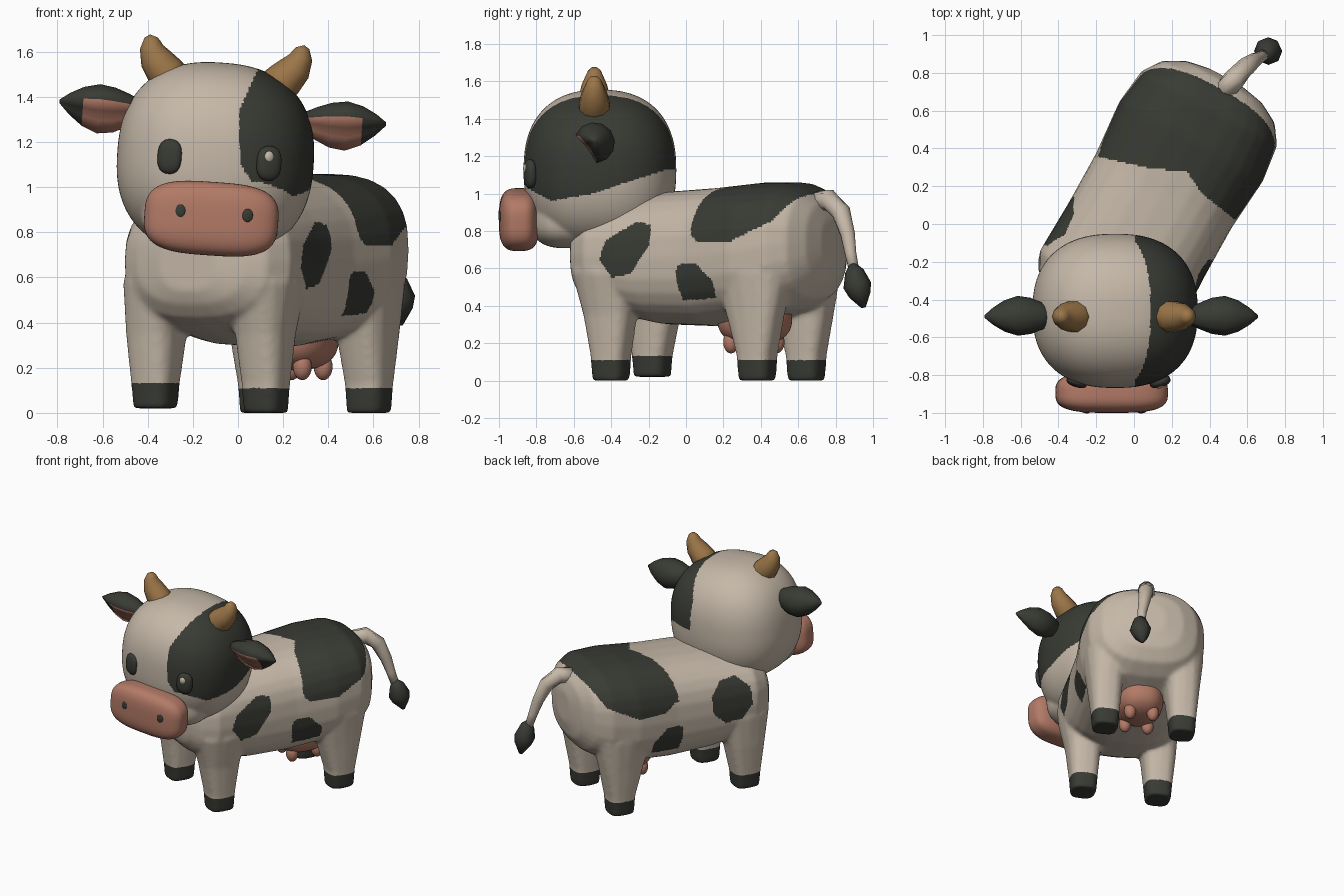
import bpy, bmesh, math
from mathutils import Vector, Matrix

if "Cube" in bpy.data.objects:
    bpy.data.objects.remove(bpy.data.objects["Cube"])

COLOURS = {"cream": (.56, .48, .39), "charcoal": (.040, .043, .034),
           "pink": (.45, .195, .135), "horn_tan": (.33, .18, .065)}
MATS = {}
for name, c in COLOURS.items():
    MATS[name] = bpy.data.materials.new(name)
    MATS[name].diffuse_color = (*c, 1)


def interp(v, pts):
    if v <= pts[0][0]:
        return pts[0][1]
    for (a, fa), (b, fb) in zip(pts, pts[1:]):
        if v <= b:
            return fa + (fb - fa) * (v - a) / (b - a)
    return pts[-1][1]


def inside(x, y, poly):
    hit = False
    for (x1, y1), (x2, y2) in zip(poly, poly[1:] + poly[:1]):
        if (y1 > y) != (y2 > y) and x < x1 + (x2 - x1) * (y - y1) / (y2 - y1):
            hit = not hit
    return hit


def finish(name, bm, *mats):
    bmesh.ops.recalc_face_normals(bm, faces=bm.faces)
    me = bpy.data.meshes.new(name)
    bm.to_mesh(me)
    bm.free()
    for m in mats:
        me.materials.append(MATS[m])
    me.shade_smooth()
    ob = bpy.data.objects.new(name, me)
    bpy.context.collection.objects.link(ob)
    return ob


def fuse(ob, mats, voxel, rounds):
    """Join overlapping volumes into one soft skin."""
    rm = ob.modifiers.new("fuse", 'REMESH')
    rm.mode, rm.voxel_size = 'VOXEL', voxel
    sm = ob.modifiers.new("soften", 'SMOOTH')
    sm.factor, sm.iterations = .5, rounds
    dg = bpy.context.evaluated_depsgraph_get()
    me = bpy.data.meshes.new_from_object(ob.evaluated_get(dg))
    ob.modifiers.clear()
    ob.data = me
    me.materials.clear()
    for m in mats:
        me.materials.append(MATS[m])
    me.shade_smooth()
    return me


def loft(bm, rings, sides=12, shape=None):
    """rings: (centre, half axis U, half axis V, superellipse exponent)"""
    loops = []
    for c, u, v, n in rings:
        loop = []
        for k in range(sides):
            a = 2 * math.pi * k / sides
            ca, sa = math.cos(a), math.sin(a)
            f = shape(k) if shape else 1
            x = math.copysign(abs(ca) ** (2 / n), ca) * f
            y = math.copysign(abs(sa) ** (2 / n), sa) * f
            loop.append(bm.verts.new(c + u * x + v * y))
        loops.append(loop)
    grid = [[bm.faces.new((p[k], p[(k + 1) % sides], q[(k + 1) % sides], q[k]))
             for k in range(sides)] for p, q in zip(loops, loops[1:])]
    bm.faces.new(loops[0][::-1])
    bm.faces.new(loops[-1])
    return grid


def tube(bm, path, sides=10):
    """path: (point, radius)"""
    pts = [Vector(p) for p, r in path]
    rings = []
    for i, (p, r) in enumerate(path):
        d = (pts[min(i + 1, len(pts) - 1)] - pts[max(i - 1, 0)]).normalized()
        u = d.cross(Vector((0, 1, 0.01))).normalized()
        rings.append((pts[i], u * r, d.cross(u) * r, 2))
    loft(bm, rings, sides)


def blob(bm, matrix, centre, half, n=2, sub=3, turn=0):
    """Super-ellipsoid placed by a matrix."""
    vs = bmesh.ops.create_icosphere(bm, subdivisions=sub, radius=1)["verts"]
    rot = Matrix.Rotation(turn, 4, 'Z')
    for v in vs:
        k = sum(abs(c) ** n for c in v.co) ** (-1 / n)
        p = Vector([c * k * h for c, h in zip(v.co, half)])
        v.co = matrix @ (Vector(centre) + rot @ p)


# body frame: t runs to the rump, s to the animal's side
ANG = math.radians(29)
T = Vector((math.sin(ANG), math.cos(ANG), 0))
S = Vector((math.cos(ANG), -math.sin(ANG), 0))
Z = Vector((0, 0, 1))
O = Vector((.06, 0, 0))


def B(t, s, z):
    return O + T * t + S * s + Z * z


# body with neck and legs
bm = bmesh.new()
loft(bm, [(B(t, 0, (zt + zb) / 2), S * w, Z * ((zt - zb) / 2), 2.6) for t, w, zb, zt in (
    (-.585, .14, .54, .78), (-.56, .27, .48, .85), (-.51, .36, .42, .92), (-.40, .42, .36, .98),
    (-.1, .41, .30, 1.01), (.2, .41, .29, 1.03), (.5, .435, .32, 1.06), (.7, .41, .38, 1.06),
    (.80, .34, .44, 1.02), (.86, .23, .53, .95), (.885, .10, .64, .86))], 28)
blob(bm, Matrix(), (-.07, -.27, .85), (.33, .30, .20))
for t0, s0, tt, lift, back in ((-.32, .25, -.33, 0, 1), (-.364, -.285, -.34, .02, 1),
                               (.585, .271, .56, 0, 1.1), (.585, -.271, .56, 0, 1.1)):
    side = math.copysign(1, s0)
    loft(bm, [(B(t0, s0, lift), S * .088, T * .092, 3.2),
              (B(t0, s0, .13), S * .097, T * .10, 3.2),
              (B(t0 * .6 + tt * .4, s0, .35), S * .12, T * .14 * back, 2.8),
              (B(tt, .255 * side, .58), S * .165, T * .20 * back, 2.4),
              (B(tt, .20 * side, .78), S * .15, T * .16, 2.3)], 16)
body = finish("body_with_legs", bm)
mesh = fuse(body, ("cream", "charcoal"), .0115, 14)

# spots (t, z) on the flanks, rump patch and hooves
LOW = [(.16, .55), (.17, .62), (.285, .63), (.39, .53), (.39, .44), (.18, .43)]
SPOTS = {1: [[(-.30, .65), (-.264, .75), (-.09, .85), (0, .83), (0, .72), (-.115, .57),
              (-.23, .55)], LOW],
         -1: [[(-.21 + .16 * math.cos(k * .785 + .3), .73 + .165 * math.sin(k * .785 + .3))
               for k in range(8)], LOW]}
RUMP = [(-.43, .18), (-.12, .27), (.06, .35), (.18, .286), (.41, .25)]
for p in mesh.polygons:
    c = p.center
    t, s = (c - O).dot(T), (c - O).dot(S)
    hoof = .13 if (t < 0 and s < 0) else .11
    low = interp(t, [(.22, .80), (.30, .74), (.50, .74), (.73, .85), (.82, 1.0), (.9, 1.1)])
    rump = t > interp(s, RUMP) and c.z > low
    spot = abs(s) > .28 and any(inside(t, c.z, q) for q in SPOTS[1 if s > 0 else -1])
    p.material_index = int(c.z < hoof or rump or spot)

# head with jaw, tipped a little to one side
H = Matrix.Translation((-.1, -.46, 1.125)) @ Matrix.Rotation(math.radians(4), 4, 'Y')
bm = bmesh.new()
blob(bm, H, (0, 0, 0), (.436, .408, .428), 2.4, 6)
blob(bm, H, (0, -.18, -.25), (.31, .195, .165), 2.6, 5)
head = finish("head", bm)
mesh = fuse(head, ("cream", "charcoal"), .0105, 8)
EDGE_X = [(.99, .16), (1.03, .06), (1.1, .01), (1.35, .01), (1.53, .09)]
EDGE_Z = [(-.85, 1.03), (-.72, .96), (-.5, 1.0), (-.1, 1.13)]
for p in mesh.polygons:
    c = p.center
    p.material_index = int(c.x > interp(c.z, EDGE_X) and c.z > interp(c.y, EDGE_Z))

# muzzle
bm = bmesh.new()
blob(bm, H, (0, -.432, -.265), (.297, .108, .163), 3.2, 5)
finish("muzzle", bm, "pink")

for side, tag in ((-1, "left"), (1, "right")):
    # nostril
    bm = bmesh.new()
    blob(bm, H, (.15 * side + .01, -.533, -.24), (.024, .009, .03), turn=.15 * side)
    finish(tag + "_nostril", bm, "charcoal")
    # eye, with a glint on the dark side
    bm = bmesh.new()
    blob(bm, H, (.22 * side + .018, -.374, -.003), (.056, .03, .077), 2.6, turn=.3 * side)
    finish(tag + "_eye", bm, "charcoal")
    if side > 0:
        bm = bmesh.new()
        blob(bm, H, (.236, -.396, .026), (.023, .014, .026), turn=.3)
        finish("eye_glint", bm, "cream")
    # horn
    bm = bmesh.new()
    tube(bm, [(H @ Vector((x * side + .015, -.03, z)), r) for x, z, r in (
        (.20, .31, .085), (.265, .37, .085), (.31, .425, .072), (.332, .475, .052),
        (.33, .51, .036), (.325, .525, .018))], 10)
    finish(tag + "_horn", bm, "horn_tan")
    # ear: a leaf with a shallow hollow facing forward and down
    R = H.to_3x3()
    U = R @ Vector((0, -.8, -.6))
    V = R @ Vector((0, -.6, .8))
    bm = bmesh.new()
    grid = loft(bm, [(H @ Vector((x * side + .018, -.03, z)), U * r, V * r, 2) for x, z, r in (
        (.36, .19, .045), (.42, .188, .075), (.48, .185, .10), (.55, .186, .11),
        (.62, .192, .087), (.68, .20, .048), (.725, .207, .008))],
        12, lambda k: {0: .42, 1: .52, 11: .52}.get(k, 1))
    for row in grid[:4]:
        for k in (0, 1, 10, 11):
            row[k].material_index = 1
    finish(tag + "_ear", bm, "charcoal", "pink")

# tail and tuft
bm = bmesh.new()
tube(bm, [((.46, .68, .95), .06), ((.53, .765, .965), .058), ((.59, .83, .90), .052),
          ((.635, .865, .78), .04), ((.665, .88, .68), .032), ((.69, .90, .58), .028)])
finish("tail", bm, "cream")
bm = bmesh.new()
tube(bm, [((.69, .89, .62), .02), ((.70, .90, .585), .05), ((.71, .915, .51), .075),
          ((.715, .93, .46), .06), ((.72, .95, .39), .012)], 8)
finish("tail_tuft", bm, "charcoal")

# udder with four teats
bm = bmesh.new()
F = Matrix.Translation(B(.42, 0, 0)) @ Matrix.Rotation(-ANG, 4, 'Z')
blob(bm, F, (0, 0, .33), (.165, .20, .14), 2.4, 4)
for x in (-.08, .08):
    for y in (-.10, .09):
        blob(bm, F, (x, y, .205), (.042, .042, .06))
finish("udder", bm, "pink")

for m in bpy.data.materials:
    if m.users and not m.is_grease_pencil:
        m.use_nodes = True
        m.node_tree.nodes["Principled BSDF"].inputs["Base Color"].default_value = m.diffuse_color
